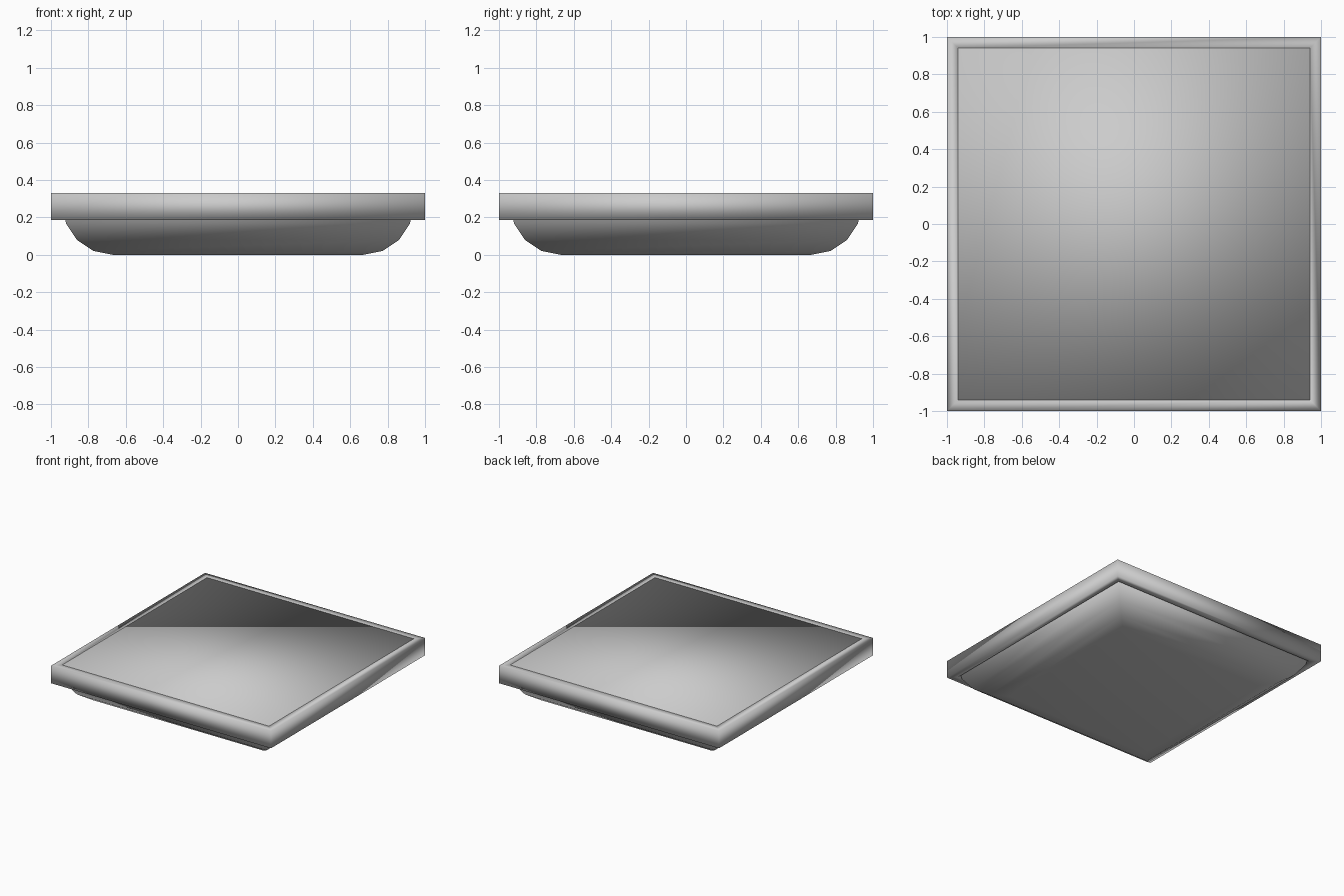
import bpy, bmesh, math

if "Cube" in bpy.data.objects:
    bpy.data.objects.remove(bpy.data.objects["Cube"])


def square_loft(name, profile, closed):
    """Sweep a (half_width, z) profile around a square; cap the ends or close the loop."""
    bm = bmesh.new()
    rings = [[bm.verts.new((sx * w, sy * w, z))
              for sx, sy in ((-1, -1), (1, -1), (1, 1), (-1, 1))]
             for w, z in profile]
    pairs = list(zip(rings, rings[1:]))
    if closed:
        pairs.append((rings[-1], rings[0]))
    else:
        bm.faces.new(rings[0][::-1])
        bm.faces.new(rings[-1])
    for a, b in pairs:
        for i in range(4):
            j = (i + 1) % 4
            bm.faces.new((a[i], a[j], b[j], b[i]))
    bmesh.ops.recalc_face_normals(bm, faces=bm.faces)
    for f in bm.faces:
        f.smooth = True
    mesh = bpy.data.meshes.new(name)
    bm.to_mesh(mesh)
    bm.free()
    obj = bpy.data.objects.new(name, mesh)
    bpy.context.collection.objects.link(obj)
    return obj


TOP, RIM_BOTTOM = 0.33, 0.187
HALF, RADIUS = 0.94, 0.27

# Body: flat top, underside rounded in four steps
arc = [(HALF - RADIUS + RADIUS * math.sin(a), RADIUS - RADIUS * math.cos(a))
       for a in (math.pi / 8 * i for i in range(5))]
square_loft("tray_body", arc + [(HALF, TOP)], closed=False)

# Rim: rectangular band around the upper body
square_loft("tray_rim", [(HALF, RIM_BOTTOM), (1, RIM_BOTTOM), (1, TOP), (HALF, TOP)],
            closed=True)
